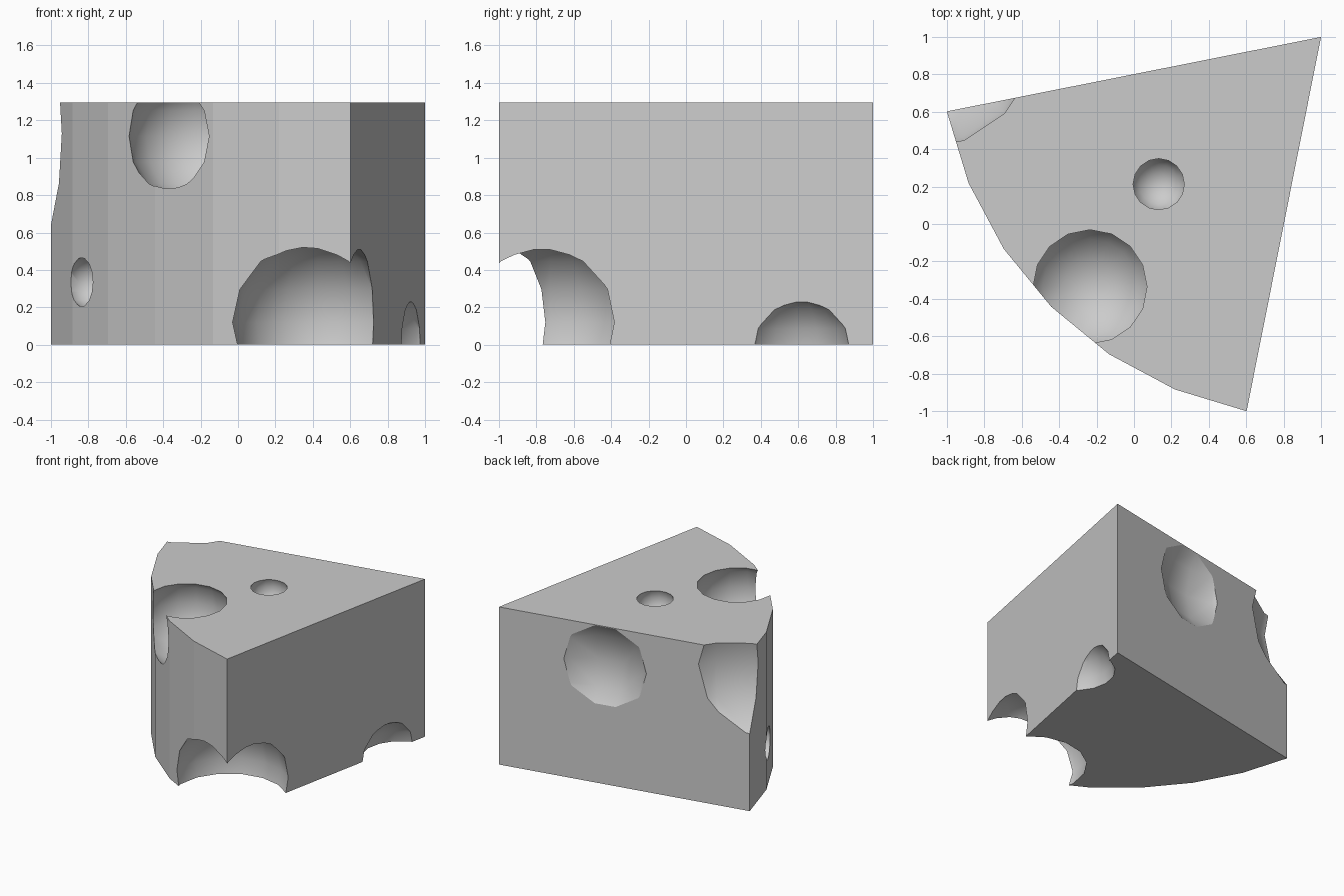
import bpy, bmesh
from math import cos, sin, radians

if "Cube" in bpy.data.objects:
    bpy.data.objects.remove(bpy.data.objects["Cube"])

HEIGHT = 1.295
RADIUS = 2.04

# Wedge profile: sharp tip plus six segments of a 32-sided wheel rim
outline = [(1.0, 1.0)]
for i in range(7):
    a = radians(191.25 + 11.25 * i)
    outline.append((1 + RADIUS * cos(a), 1 + RADIUS * sin(a)))

bm = bmesh.new()
base = bm.faces.new([bm.verts.new((x, y, 0)) for x, y in outline])
top = bmesh.ops.extrude_face_region(bm, geom=[base])["geom"]
bmesh.ops.translate(bm, vec=(0, 0, HEIGHT),
                    verts=[g for g in top if isinstance(g, bmesh.types.BMVert)])
bmesh.ops.recalc_face_normals(bm, faces=bm.faces)
mesh = bpy.data.meshes.new("cheese_wedge")
bm.to_mesh(mesh)
bm.free()
wedge = bpy.data.objects.new("cheese_wedge", mesh)
bpy.context.collection.objects.link(wedge)

# Round holes: name, centre, radius
HOLES = [
    ("front_corner_hole", (0.426, -0.726, 0.12), 0.46),
    ("rim_top_hole", (-0.235, -0.335, 1.115), 0.36),
    ("small_top_hole", (0.132, 0.213, 1.235), 0.15),
    ("left_corner_hole", (-1.16, 1.06, 1.13), 0.695),
    ("back_face_hole", (0.07, 1.25, 0.97), 0.55),
    ("small_rim_hole", (-0.80, 0.148, 0.335), 0.137),
    ("right_face_hole", (1.07, 0.59, -0.03), 0.305),
]


def cut_hole(name, centre, radius):
    bpy.ops.mesh.primitive_uv_sphere_add(segments=16, ring_count=8,
                                         radius=radius, location=centre)
    cutter = bpy.context.object
    cutter.name = name
    cutter.hide_render = True
    for p in cutter.data.polygons:
        p.use_smooth = True
    mod = wedge.modifiers.new(name, 'BOOLEAN')
    mod.operation = 'DIFFERENCE'
    mod.solver = 'EXACT'
    mod.object = cutter
    bpy.context.view_layer.objects.active = wedge
    bpy.ops.object.modifier_apply(modifier=mod.name)
    bpy.data.objects.remove(cutter)


for hole in HOLES:
    cut_hole(*hole)
